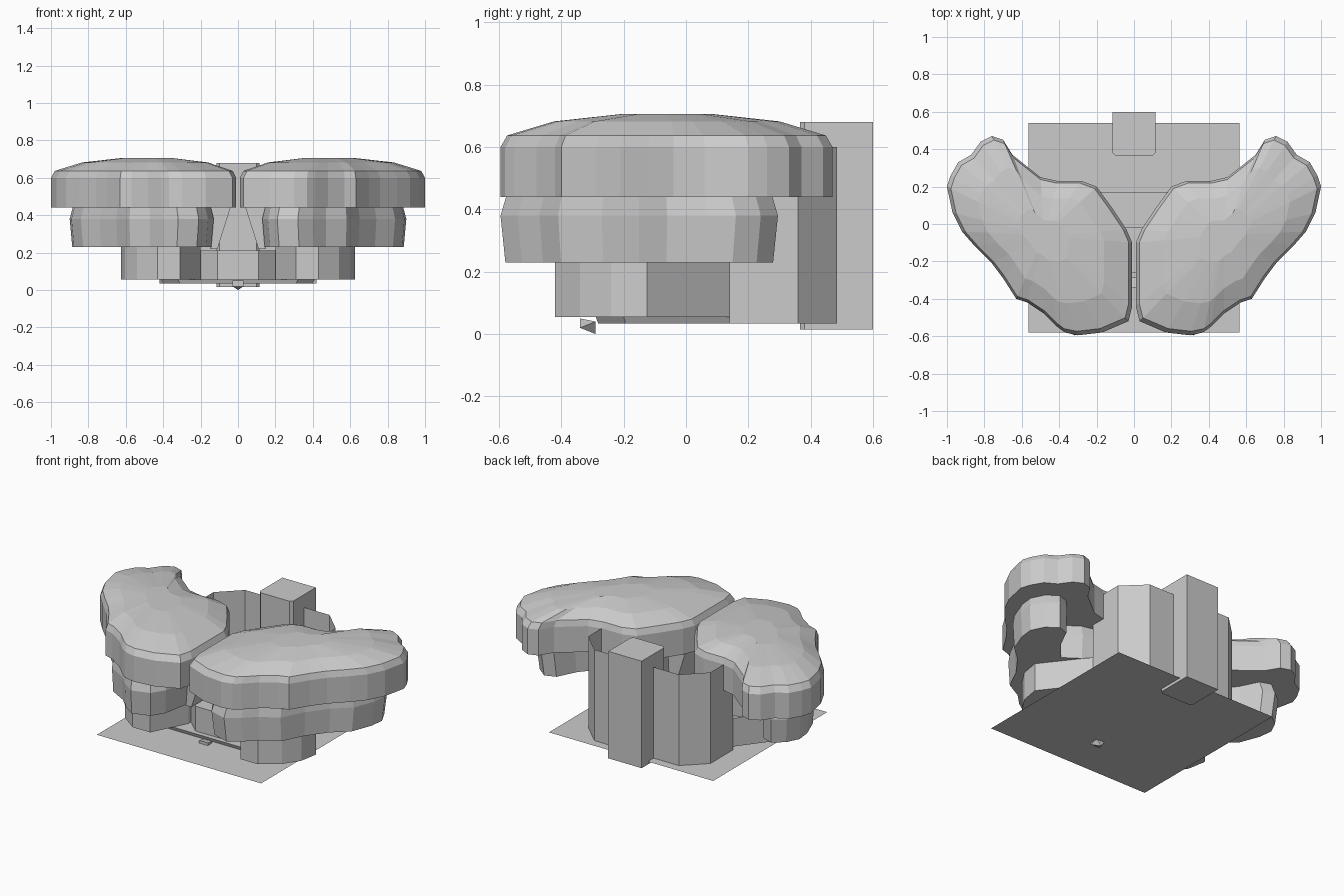
import bpy, bmesh

if "Cube" in bpy.data.objects:
    bpy.data.objects.remove(bpy.data.objects["Cube"])


def finish(name, bm, mirror=False):
    bmesh.ops.recalc_face_normals(bm, faces=bm.faces)
    me = bpy.data.meshes.new(name)
    bm.to_mesh(me)
    bm.free()
    ob = bpy.data.objects.new(name, me)
    bpy.context.collection.objects.link(ob)
    if mirror:
        m = ob.modifiers.new("mirror", 'MIRROR')
        m.use_axis[0] = True
        m.use_mirror_merge = False
    return ob


def loft(name, outline, rings, centre=(0, 0), mirror=False):
    """Stack scaled copies of an outline; rings are (z, scale)."""
    bm = bmesh.new()
    cx, cy = centre
    loops = [[bm.verts.new((cx + (x - cx) * s, cy + (y - cy) * s, z))
              for x, y in outline] for z, s in rings]
    n = len(outline)
    for a, b in zip(loops, loops[1:]):
        for i in range(n):
            j = (i + 1) % n
            bm.faces.new((a[i], a[j], b[j], b[i]))
    caps = [bm.faces.new(loops[0]), bm.faces.new(loops[-1])]
    bmesh.ops.triangulate(bm, faces=caps)
    return finish(name, bm, mirror)


def wall(name, path, z0, z1, mirror=False):
    """Thin open wall along a path."""
    bm = bmesh.new()
    pairs = [(bm.verts.new((x, y, z0)), bm.verts.new((x, y, z1))) for x, y in path]
    for a, b in zip(pairs, pairs[1:]):
        bm.faces.new((a[0], b[0], b[1], a[1]))
    return finish(name, bm, mirror)


def hull(name, points, mirror=False):
    bm = bmesh.new()
    bmesh.ops.convex_hull(bm, input=[bm.verts.new(p) for p in points])
    return finish(name, bm, mirror)


def rect(x0, x1, y0, y1):
    return [(x0, y0), (x1, y0), (x1, y1), (x0, y1)]


# ground slab (single sheet)
bm = bmesh.new()
bm.faces.new([bm.verts.new((x, y, 0.033)) for x, y in rect(-0.565, 0.565, -0.58, 0.54)])
finish("ground_plate", bm)

# wing shaped roofs with faceted shallow domes
roof = [(0.01, -0.44), (0.03, -0.52), (0.1, -0.55), (0.17, -0.58), (0.3, -0.595),
        (0.37, -0.58), (0.41, -0.55), (0.48, -0.48), (0.57, -0.42), (0.63, -0.40),
        (0.70, -0.29), (0.76, -0.21), (0.85, -0.12), (0.92, -0.04), (0.97, 0.06),
        (1.0, 0.2), (0.98, 0.26), (0.94, 0.33), (0.87, 0.37), (0.82, 0.44),
        (0.76, 0.47), (0.70, 0.45), (0.65, 0.37), (0.60, 0.33), (0.5, 0.25),
        (0.41, 0.23), (0.28, 0.23), (0.2, 0.2), (0.12, 0.09), (0.04, -0.03),
        (0.01, -0.1)]
loft("wing_roof", roof,
     [(0.44, 1), (0.60, 1), (0.637, 0.96), (0.682, 0.68), (0.706, 0.27)],
     (0.48, -0.06), True)

# bulging upper storey under each roof, notched at the back
storey = [(0.13, -0.32), (0.16, -0.48), (0.21, -0.56), (0.32, -0.595), (0.40, -0.54),
          (0.47, -0.47), (0.58, -0.41), (0.65, -0.27), (0.74, -0.15), (0.84, -0.06),
          (0.89, 0.07), (0.9, 0.16), (0.86, 0.24), (0.79, 0.295), (0.72, 0.27),
          (0.66, 0.15), (0.56, 0.03), (0.46, 0.1), (0.38, 0.12), (0.2, -0.05)]
loft("upper_storey", storey, [(0.23, 0.965), (0.38, 1), (0.44, 0.96)],
     (0.5, -0.15), True)

# ground floor blocks
block = [(0.2, -0.2), (0.31, -0.42), (0.43, -0.42), (0.54, -0.34), (0.605, -0.24),
         (0.625, -0.125), (0.42, 0.14), (0.22, 0.14)]
loft("ground_floor", block, [(0.055, 1), (0.23, 1)], mirror=True)

# low plinth
plinth = [(-0.32, -0.29), (0.32, -0.29), (0.41, -0.2), (0.41, 0.17), (-0.41, 0.17), (-0.41, -0.2)]
loft("plinth", plinth, [(0.034, 0.97), (0.056, 1)])

# entrance hall, sloping step and inner fins
loft("entrance_hall", [(-0.24, -0.14), (-0.11, -0.26), (0.11, -0.26), (0.24, -0.14),
                       (0.24, -0.02), (-0.24, -0.02)], [(0.04, 1), (0.21, 1)])
hull("entrance_step", [(0, -0.29, 0.0)] + [(x, y, z) for x in (-0.03, 0.03) for y, z in
                                           ((-0.34, 0.02), (-0.34, 0.05), (-0.29, 0.04))])
hull("inner_fin", [(x, y, z) for y in (-0.3, -0.05) for x, z in
                   ((0.04, 0.44), (0.16, 0.44), (0.15, 0.22), (0.11, 0.22))], True)

# open back hall walls
wall("back_wall", [(0.42, 0.14), (0.42, 0.36), (0.29, 0.485), (0.11, 0.485)], 0.034, 0.6, True)

# rear tower with clipped inner corners
loft("rear_tower", [(-0.1, 0.365), (0.1, 0.365), (0.115, 0.38), (0.115, 0.6),
                    (-0.115, 0.6), (-0.115, 0.38)], [(0.015, 1), (0.68, 1)])
